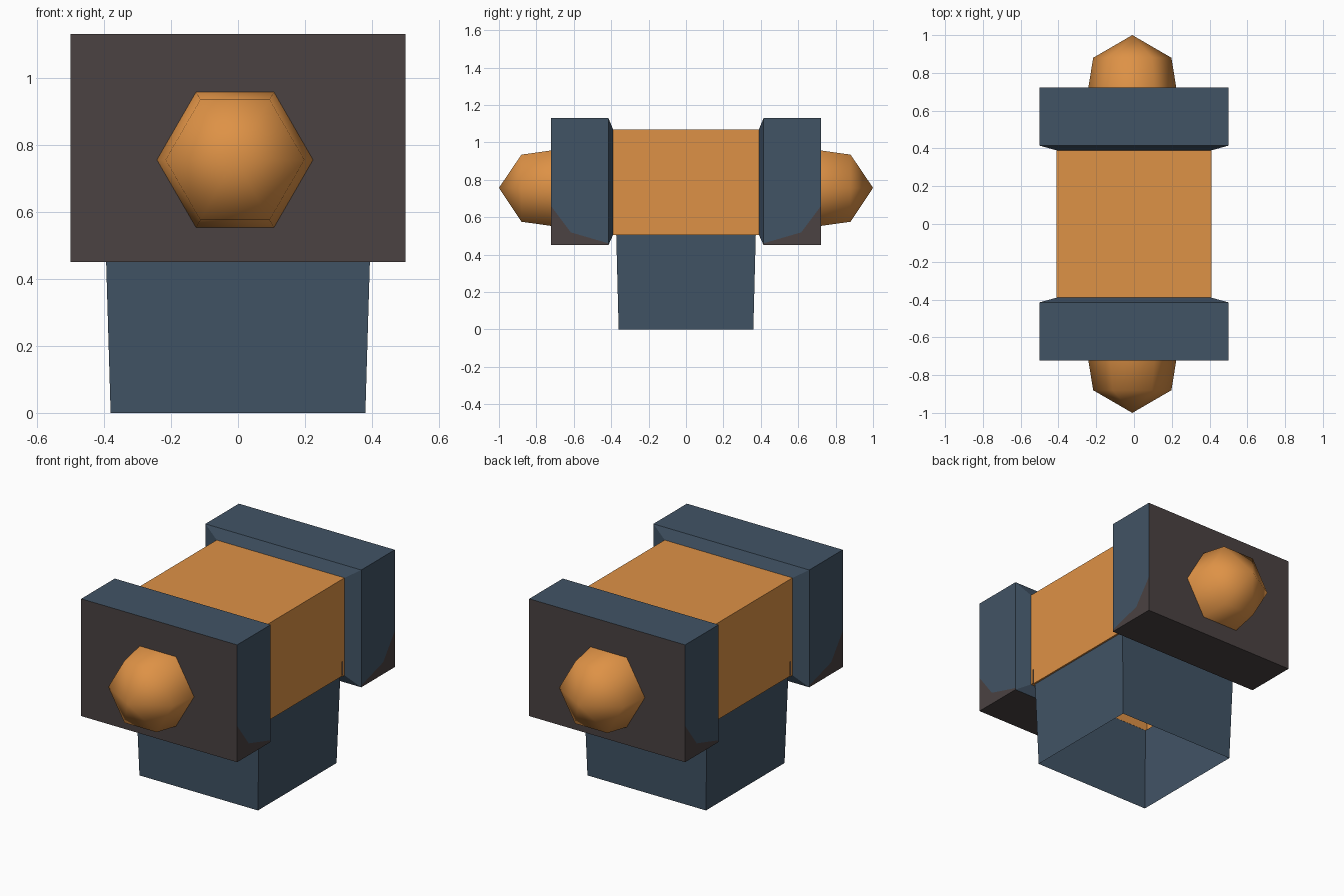
import bpy, bmesh, math
from mathutils import Vector

if "Cube" in bpy.data.objects:
    bpy.data.objects.remove(bpy.data.objects["Cube"])


def material(name, rgb):
    m = bpy.data.materials.new(name)
    m.diffuse_color = (*rgb, 1)
    m.use_nodes = True
    m.node_tree.nodes["Principled BSDF"].inputs["Base Color"].default_value = m.diffuse_color
    return m


NAVY = material("navy", (0.053, 0.087, 0.13))
ORANGE = material("orange", (0.73, 0.287, 0.061))
BROWN = material("dark brown", (0.069, 0.054, 0.054))
MATS = [NAVY, ORANGE, BROWN]


def finish(bm, name, smooth=False):
    me = bpy.data.meshes.new(name)
    bm.to_mesh(me)
    bm.free()
    for m in MATS:
        me.materials.append(m)
    for p in me.polygons:
        p.use_smooth = smooth
    ob = bpy.data.objects.new(name, me)
    bpy.context.collection.objects.link(ob)
    return ob


def loft(bm, rings):
    """Join successive rings of points with quads; return vertex rings."""
    vs = [[bm.verts.new(p) for p in r] for r in rings]
    for a, b in zip(vs, vs[1:]):
        n = len(a)
        for i in range(n):
            bm.faces.new((a[i], a[(i + 1) % n], b[(i + 1) % n], b[i]))
    return vs


# Body: tapered shell, open below, navy base and orange upper part
bm = bmesh.new()
rings = [[(-x, -y, z), (x, -y, z), (x, y, z), (-x, y, z)]
         for x, y, z in ((0.38, 0.36, 0), (0.395, 0.373, 0.505), (0.41, 0.39, 1.07))]
# small step where the orange part begins
rings.insert(2, [(math.copysign(0.405, p[0]), p[1], p[2]) for p in rings[1]])
vs = loft(bm, rings)
bm.faces.new(vs[-1])
for f in bm.faces:
    f.material_index = 1 if f.calc_center_median().z > 0.5 else 0
finish(bm, "body")


def end_block(side, name):
    bm = bmesh.new()
    spec = ((0.41, 0.372, 0.505, 1.07), (0.41, 0.39, 0.505, 1.07),
            (0.5, 0.415, 0.45, 1.13), (0.5, 0.722, 0.45, 1.13))
    vs = loft(bm, [[(-x, y, a), (x, y, a), (x, y, b), (-x, y, b)]
                   for x, y, a, b in spec])
    bm.faces.new(vs[-1])
    bm.normal_update()
    bmesh.ops.recalc_face_normals(bm, faces=bm.faces)
    # cut the worn dark corner into the two side faces
    cuts = [(Vector((0, 0.722, 0.66)), Vector((0, 0.80, -0.60))),
            (Vector((0, 0.62, 0.52)), Vector((0, 0.28, -0.96)))]
    for co, no in cuts:
        flanks = [f for f in bm.faces
                  if abs(f.normal.x) > 0.9 and f.calc_center_median().y > 0.4]
        geom = flanks + list({e for f in flanks for e in f.edges}) \
            + list({v for f in flanks for v in f.verts})
        bmesh.ops.bisect_plane(bm, geom=geom, plane_co=co, plane_no=no)
        bm.normal_update()
    for f in bm.faces:
        c = f.calc_center_median()
        worn = any((c - co).dot(no) > 0 for co, no in cuts)
        if c.y < 0.388:
            f.material_index = 1
        elif f.normal.y > 0.9 or f.normal.z < -0.9:
            f.material_index = 2
        elif abs(f.normal.x) > 0.9 and worn:
            f.material_index = 2
    for v in bm.verts:
        v.co.y *= side
    bmesh.ops.recalc_face_normals(bm, faces=bm.faces)
    finish(bm, name)


def end_knob(side, name):
    # six-sided dome with a pointed tip
    bm = bmesh.new()
    rings = [[(-0.009 + r * math.cos(k * math.pi / 3), y * side,
               0.755 + r * math.sin(k * math.pi / 3)) for k in range(6)]
             for r, y in ((0.234, 0.715), (0.207, 0.88))]
    top = loft(bm, rings)[-1]
    tip = bm.verts.new((-0.009, side, 0.757))
    for i in range(6):
        bm.faces.new((top[i], top[(i + 1) % 6], tip))
    for f in bm.faces:
        f.material_index = 1
    bmesh.ops.recalc_face_normals(bm, faces=bm.faces)
    finish(bm, name, smooth=True)


# Front and back ends
for side, label in ((-1, "front"), (1, "back")):
    end_block(side, label + "_block")
    end_knob(side, label + "_knob")
